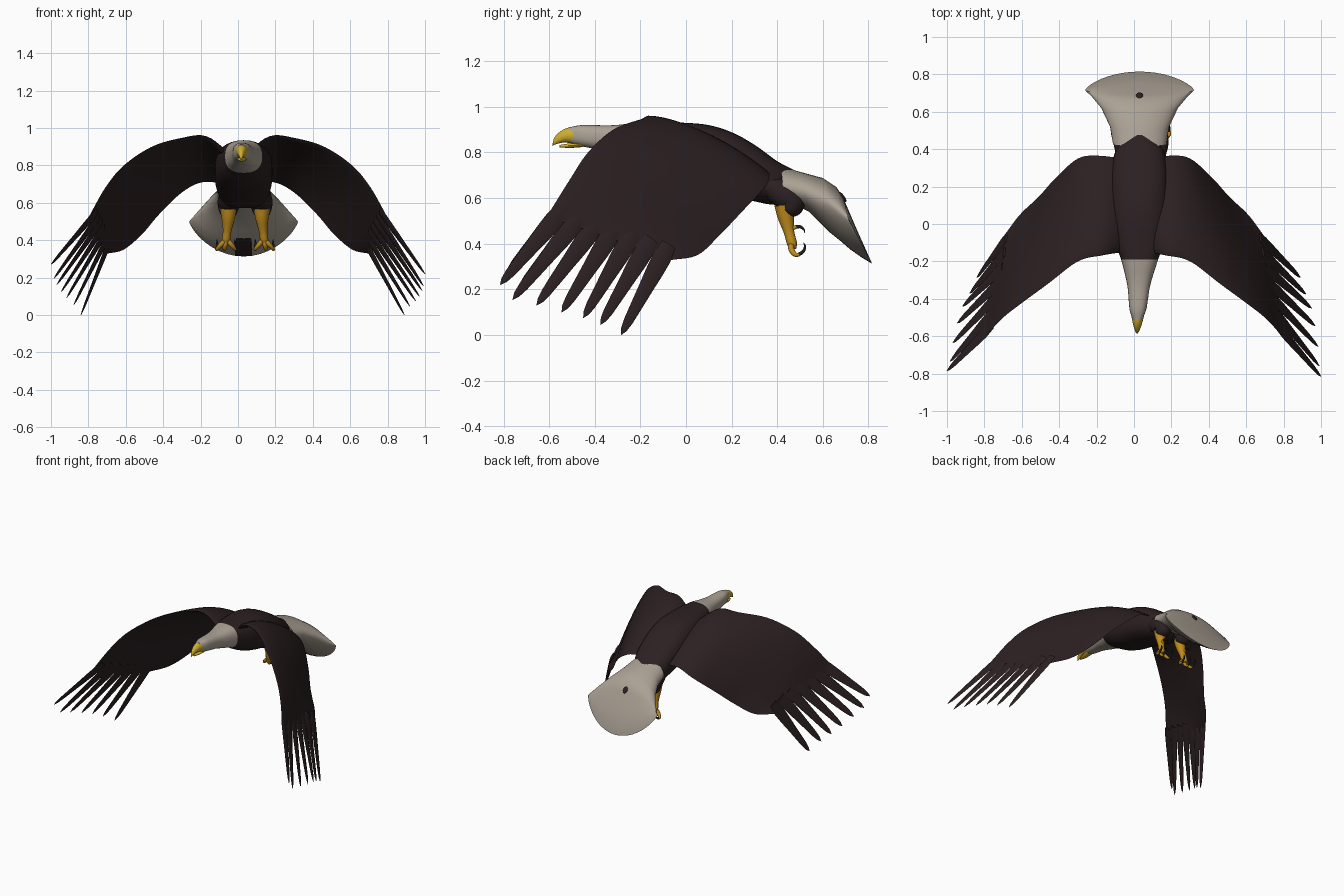
import bpy, bmesh, math
from mathutils import Vector as V

if "Cube" in bpy.data.objects:
    bpy.data.objects.remove(bpy.data.objects["Cube"])

CX = 0.03  # body centre line


def material(name, col):
    m = bpy.data.materials.new(name)
    m.diffuse_color = (*col, 1)
    m.use_nodes = True
    m.node_tree.nodes["Principled BSDF"].inputs["Base Color"].default_value = m.diffuse_color
    return m


BROWN = material("dark_brown", (0.025, 0.0145, 0.0155))
WHITE = material("warm_white", (0.41, 0.36, 0.30))
YELLOW = material("beak_yellow", (0.62, 0.42, 0.03))
ORANGE = material("leg_orange", (0.52, 0.26, 0.012))
BLACK = material("claw_black", (0.015, 0.013, 0.014))


def loft(name, rings, mats, rule=None, angle=50):
    """Skin closed rings of equal length; rule(face) picks the material slot."""
    bm = bmesh.new()
    vs = [[bm.verts.new(p) for p in r] for r in rings]
    n = len(rings[0])
    for a, b in zip(vs, vs[1:]):
        for i in range(n):
            j = (i + 1) % n
            bm.faces.new((a[i], a[j], b[j], b[i]))
    bm.faces.new(vs[0])
    bm.faces.new(vs[-1])
    bmesh.ops.remove_doubles(bm, verts=bm.verts, dist=1e-5)
    bmesh.ops.recalc_face_normals(bm, faces=bm.faces)
    if rule:
        bm.normal_update()
        for f in bm.faces:
            f.material_index = rule(f)
    me = bpy.data.meshes.new(name)
    bm.to_mesh(me)
    bm.free()
    ob = bpy.data.objects.new(name, me)
    bpy.context.collection.objects.link(ob)
    for m in mats:
        me.materials.append(m)
    bpy.ops.object.select_all(action='DESELECT')
    ob.select_set(True)
    bpy.context.view_layer.objects.active = ob
    bpy.ops.object.shade_smooth_by_angle(angle=math.radians(angle))
    return ob


def spline(pts, steps):
    """Catmull-Rom through points of any dimension."""
    pts = [V(p) for p in pts]
    e = [2 * pts[0] - pts[1]] + pts + [2 * pts[-1] - pts[-2]]
    out = []
    for i in range(1, len(e) - 2):
        a, b, c, d = e[i - 1:i + 3]
        for k in range(steps):
            t = k / steps
            out.append(0.5 * (2 * b + (c - a) * t + (2 * a - 5 * b + 4 * c - d) * t * t
                              + (3 * b - a - 3 * c + d) * t ** 3))
    return out + [pts[-1]]


def oval_loft(name, table, mats, rule=None, n=32, steps=4, power=2.0):
    """Rows along y of (y, z centre, half width, half height); power > 2 squares the oval."""
    a = spline([(r[0], r[1], r[2]) for r in table], steps)
    h = spline([(r[3], 0, 0) for r in table], steps)

    def sq(v):
        return math.copysign(abs(v) ** (2 / power), v)
    ang = [2 * math.pi * i / n for i in range(n)]
    # the head turns very slightly to one side
    rings = [[(CX + 0.035 * min(0, p.x + 0.2) + p.z * sq(math.cos(t)), p.x, p.y + q.x * sq(math.sin(t)))
              for t in ang] for p, q in zip(a, h)]
    return loft(name, rings, mats, rule)


def tube(name, pts, mats, rule=None, n=12, steps=4):
    """Rows of (x, y, z, radius) along a path."""
    path = spline([p[:3] for p in pts], steps)
    rad = [q.x for q in spline([(p[3], 0, 0) for p in pts], steps)]
    rings = []
    for i, p in enumerate(path):
        d = path[min(i + 1, len(path) - 1)] - path[max(i - 1, 0)]
        u = d.cross(V((1, 0, 0.01))).normalized()
        w = d.cross(u).normalized()
        rings.append([p + max(rad[i], 0.001) * (u * math.cos(t) + w * math.sin(t))
                      for t in (2 * math.pi * k / n for k in range(n))])
    return loft(name, rings, mats, rule)


# body with white head and neck
oval_loft("body", [
    (-0.51, 0.877, 0.026, 0.034), (-0.46, 0.874, 0.044, 0.046), (-0.40, 0.868, 0.052, 0.052),
    (-0.34, 0.862, 0.059, 0.057), (-0.28, 0.855, 0.073, 0.068), (-0.19, 0.847, 0.099, 0.087),
    (-0.1, 0.82, 0.130, 0.112), (0, 0.80, 0.148, 0.130), (0.1, 0.783, 0.154, 0.137),
    (0.2, 0.752, 0.154, 0.137), (0.3, 0.71, 0.147, 0.124), (0.4, 0.667, 0.125, 0.095),
    (0.48, 0.665, 0.05, 0.055)], [BROWN, WHITE],
    lambda f: 1 if f.calc_center_median().y < -0.185 else 0, power=2.5)

# hooked beak, upper and lower
oval_loft("upper_beak", [
    (-0.49, 0.876, 0.034, 0.039), (-0.53, 0.874, 0.025, 0.030), (-0.56, 0.862, 0.016, 0.023),
    (-0.578, 0.848, 0.008, 0.015), (-0.585, 0.833, 0.003, 0.005)], [YELLOW], n=16)
oval_loft("lower_beak", [
    (-0.45, 0.836, 0.028, 0.012), (-0.51, 0.830, 0.020, 0.010),
    (-0.555, 0.828, 0.006, 0.005)], [YELLOW], n=12)

# fanned tail: rows are top (y, z), side (x, y, z), bottom (y, z), corner sharpness
tail_rows = [((0.415, 0.74), (0.142, 0.425, 0.65), (0.46, 0.58), 1.0),
             ((0.50, 0.715), (0.158, 0.52, 0.625), (0.54, 0.54), 1.0),
             ((0.60, 0.688), (0.205, 0.62, 0.575), (0.63, 0.45), 1.1),
             ((0.66, 0.648), (0.255, 0.68, 0.53), (0.68, 0.41), 1.3),
             ((0.69, 0.60), (0.290, 0.714, 0.50), (0.72, 0.375), 1.5),
             ((0.75, 0.46), (0.291, 0.717, 0.498), (0.77, 0.34), 1.5),
             ((0.815, 0.315), (0.289, 0.719, 0.496), (0.815, 0.313), 1.5)]
tail_rings = []
for top, side, bot, q in tail_rows:
    ring = []
    for k in range(40):
        t = 2 * math.pi * k / 40
        c = math.cos(t)
        mid = V(side[1:])
        p = mid + (V(top if c > 0 else bot) - mid) * abs(c) ** q
        ring.append((CX + side[0] * math.sin(t), p.x, p.y))
    tail_rings.append(ring)


def tail_rule(f):
    c = f.calc_center_median()
    return 1 if f.normal.z < 0 and c.z < 0.43 and abs(c.x - CX) < 0.05 else 0


loft("tail", tail_rings, [WHITE, BROWN], tail_rule, 35)

# small dark spot on the tail
bpy.ops.mesh.primitive_uv_sphere_add(segments=16, ring_count=8, radius=1, location=(CX, 0.687, 0.605))
spot = bpy.context.object
spot.name = "tail_spot"
spot.scale = (0.019, 0.026, 0.008)
spot.rotation_euler = (-0.95, 0, 0)
spot.data.materials.append(BROWN)

# wings: leading and trailing edge from root to hand
LEAD = [(0.06, -0.15, 0.86), (0.17, -0.168, 0.952), (0.30, -0.20, 0.945), (0.46, -0.32, 0.90),
        (0.61, -0.43, 0.80), (0.71, -0.51, 0.68), (0.80, -0.61, 0.52)]
TRAIL = [(0.06, 0.35, 0.70), (0.19, 0.365, 0.71), (0.30, 0.35, 0.655), (0.42, 0.245, 0.54),
         (0.51, 0.145, 0.435), (0.61, 0.05, 0.35), (0.70, -0.07, 0.328)]
TIPS = [(1.0, -0.815, 0.22), (0.992, -0.76, 0.155), (0.985, -0.655, 0.13), (0.97, -0.545, 0.10),
        (0.95, -0.45, 0.075), (0.92, -0.375, 0.045), (0.89, -0.285, 0.0)]


def blade(root, tip, across):
    """Thin pointed feather from inside the wing to its tip."""
    d = tip - root
    start = root - d.normalized() * 0.07
    w = (across - across.project(d)).normalized()
    nrm = d.cross(w).normalized()
    rings = []
    for t, hw in ((0, 0.034), (0.15, 0.042), (0.3, 0.039), (0.5, 0.032), (0.7, 0.026),
                  (0.85, 0.021), (0.94, 0.014), (1, 0.001)):
        p = start.lerp(tip, t)
        th = 0.007 * (1 - 0.8 * t)
        rings.append([p + w * hw * math.cos(a) + nrm * th * math.sin(a)
                      for a in (math.pi * k / 4 for k in range(8))])
    return rings


for side, sx in (("right", 1), ("left", -1)):
    lead, trail = spline(LEAD, 5), spline(TRAIL, 5)
    rings = []
    for i, (l, t) in enumerate(zip(lead, trail)):
        s = i / (len(lead) - 1)
        j0, j1 = max(i - 1, 0), min(i + 1, len(lead) - 1)
        span = (lead[j1] + trail[j1]) - (lead[j0] + trail[j0])
        nrm = span.cross(t - l).normalized()
        thick = 0.022 * (1 - s) + 0.004
        prof = []
        for k in range(28):
            a = 2 * math.pi * k / 28
            u = (1 - math.cos(a)) / 2
            half = thick * math.sin(a) * (1.25 - u)
            camber = 0.03 * (1 - s ** 3) * 4 * u * (1 - u)
            p = l.lerp(t, u) + nrm * (camber + half)
            prof.append((p.x * sx, p.y, p.z))
        rings.append(prof)
    loft(side + "_wing", rings, [BROWN])
    # seven separated flight feathers
    L, T = V(LEAD[-1]), V(TRAIL[-1])
    for i, tip in enumerate(TIPS):
        f = i / 6
        tip = V(tip)
        if sx < 0:
            tip += V((-0.05 * f, 0.03 * (1 - f), 0.05 * (1 - f)))
        root = L.lerp(T, 0.065 + 0.145 * i)
        rr = [[(p.x * sx, p.y, p.z) for p in r] for r in blade(root, tip, T - L)]
        loft(f"{side}_feather_{i + 1}", rr, [BROWN])

    # feathered thigh, leg and clawed foot
    x = CX + 0.008 + sx * 0.09
    tube(side + "_thigh", [(x - sx * 0.01, 0.36, 0.66, 0.05), (x - sx * 0.005, 0.42, 0.62, 0.06),
                           (x - sx * 0.002, 0.465, 0.585, 0.058), (x, 0.45, 0.545, 0.045),
                           (x, 0.44, 0.525, 0.02)], [BROWN], n=16)
    tube(side + "_leg", [(x, 0.43, 0.57, 0.042), (x, 0.437, 0.52, 0.036), (x + sx * 0.006, 0.452, 0.45, 0.023),
                         (x + sx * 0.012, 0.465, 0.40, 0.022), (x + sx * 0.012, 0.472, 0.375, 0.012)], [ORANGE])
    x += sx * 0.01
    for name, dx in (("inner", -0.045), ("middle", 0.01), ("outer", 0.05)):
        s = sx * dx
        fx = x + s
        tube(f"{side}_{name}_toe", [(x, 0.462, 0.405, 0.014), (x + s * 0.6, 0.462, 0.375, 0.013),
                                    (fx, 0.478, 0.353, 0.010), (fx, 0.497, 0.352, 0.008)], [ORANGE], n=8)
        tube(f"{side}_{name}_claw", [(fx, 0.493, 0.352, 0.008), (fx, 0.513, 0.365, 0.007),
                                     (fx, 0.522, 0.387, 0.005), (fx, 0.515, 0.405, 0.001)], [BLACK], n=8)
    tube(side + "_hind_toe", [(x, 0.455, 0.44, 0.010), (x, 0.47, 0.468, 0.009), (x, 0.498, 0.475, 0.007),
                              (x, 0.517, 0.462, 0.004), (x, 0.52, 0.448, 0.001)], [ORANGE, BLACK],
         lambda f: 1 if f.calc_center_median().y > 0.485 else 0, n=8)
